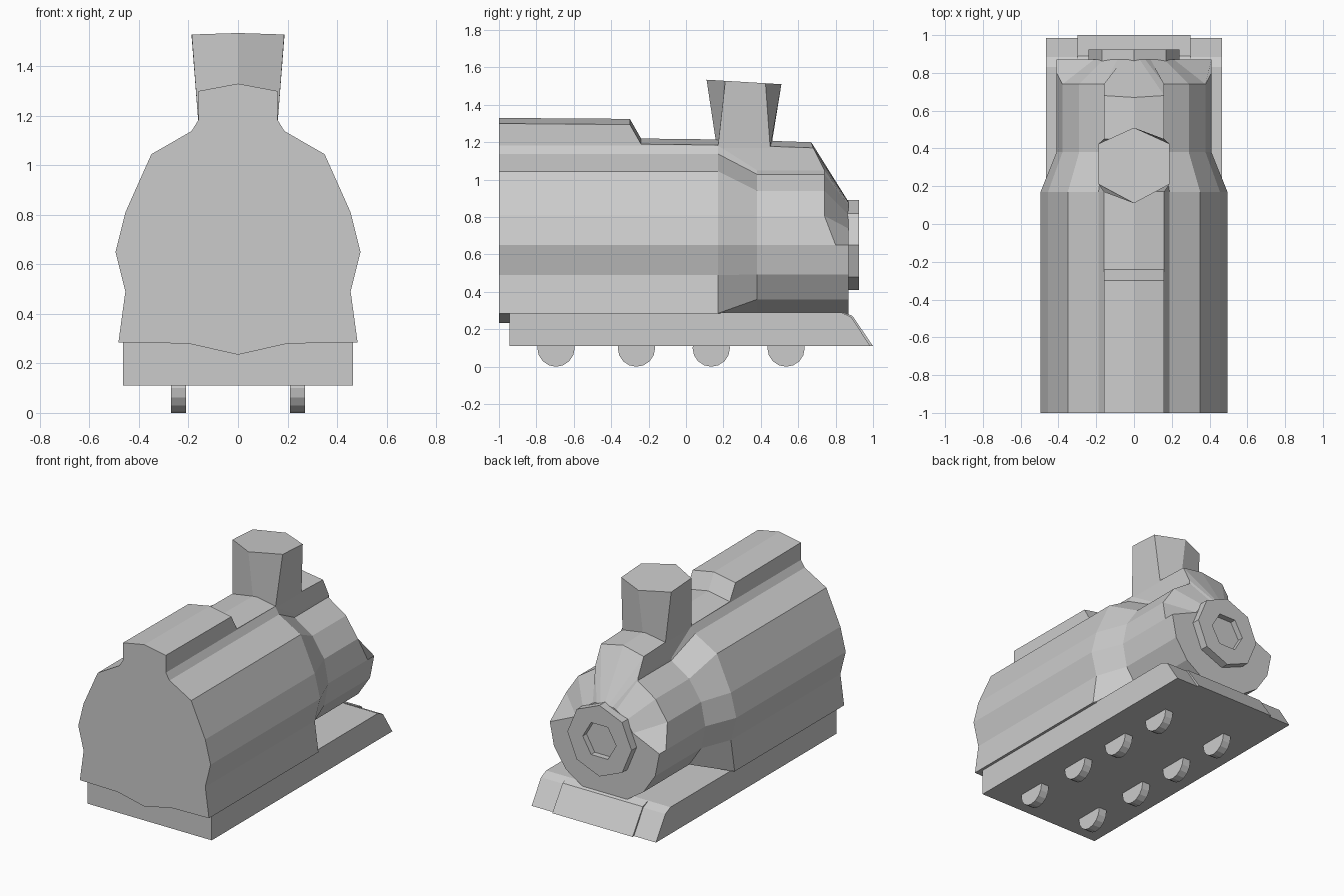
import bpy, math

if "Cube" in bpy.data.objects:
    bpy.data.objects.remove(bpy.data.objects["Cube"])


def mesh_object(name, verts, faces):
    mesh = bpy.data.meshes.new(name)
    mesh.from_pydata(verts, [], faces)
    obj = bpy.data.objects.new(name, mesh)
    bpy.context.collection.objects.link(obj)
    return obj


def loft(name, rings):
    """Skin closed rings of equal length and cap both ends."""
    n = len(rings[0])
    verts = [v for ring in rings for v in ring]
    faces = [(r * n + i, r * n + (i + 1) % n, (r + 1) * n + (i + 1) % n, (r + 1) * n + i)
             for r in range(len(rings) - 1) for i in range(n)]
    faces += [tuple(reversed(range(n))), tuple(range(len(verts) - n, len(verts)))]
    obj = mesh_object(name, verts, faces)
    # consistent outward normals
    import bmesh
    bm = bmesh.new()
    bm.from_mesh(obj.data)
    bmesh.ops.recalc_face_normals(bm, faces=bm.faces)
    bm.to_mesh(obj.data)
    bm.free()
    return obj


def side_prism(name, profile, half_width, x=0):
    """Extrude a (y, z) profile across x."""
    return loft(name, [[(x + s * half_width, y, z) for y, z in profile] for s in (-1, 1)])


def ngon(sides, radius, cy, cz):
    return [(cy + radius * math.cos(2 * math.pi * i / sides),
             cz + radius * math.sin(2 * math.pi * i / sides)) for i in range(sides)]


def mirrored(half):
    """Complete a half ring running from top centre to bottom centre."""
    return half + [(-x, y, z) for x, y, z in half[-2:0:-1]]


# Boiler with the raised spine: wide rear, narrower 16-sided front
CZ, R = 0.65, 0.41
wide_flank = [(.16, 1.183), (.188, 1.138), (.35, 1.045), (.455, .81), (.495, CZ),
              (.455, .49), (.483, .285), (.2, .28), (0, .235)]


def arc(radius, first, last):
    return [(radius * math.sin(k * math.pi / 8), CZ + radius * math.cos(k * math.pi / 8))
            for k in range(first, last + 1)]


def wide(y, top):
    pts = [(0, top), (.16, top - .03)] + wide_flank
    return mirrored([(x, y, z) for x, z in pts])


def narrow(y_top, y_flank, y_low, top):
    spine = [(0, y_top, top), (.16, y_top + .01, top - .03), (.16, y_flank, 1.05)]
    upper = [(x, y_flank, z) for x, z in arc(R, 1, 3)]
    lower = [(x, y_low, z) for x, z in arc(R, 4, 8)]
    return mirrored(spine + upper + lower)


nose = [(0, .88), (.03, .878), (.06, .874)] + arc(.23, 1, 3) + arc(R, 4, 8)
loft("boiler", [
    wide(-1, 1.33), wide(-.30, 1.325), wide(-.24, 1.22), wide(.17, 1.215),
    narrow(.38, .38, .38, 1.21),
    narrow(.67, .74, .80, 1.20),
    mirrored([(x, .87, z) for x, z in nose]),
])

# Flared hexagonal chimney
base = [(0, .165), (.16, .17), (.16, .45), (0, .455), (-.16, .45), (-.16, .17)]
rim = [(0, .11), (.187, .21), (.187, .425), (0, .51), (-.187, .425), (-.187, .21)]
loft("chimney", [[(x, y, 1.17) for x, y in base],
                 [(x, y, 1.535 - .06 * (y - .1)) for x, y in rim]])

# Octagonal front lamp plate with a hexagonal recess
plate = loft("front_plate", [[(x, y, z) for x, z in ngon(8, .24, 0, CZ)] for y in (.86, .925)])
cutter = loft("recess_cutter", [[(x, y, z) for x, z in ngon(6, .125, 0, CZ)] for y in (.885, 1)])
cutter.hide_render = True
cutter.hide_viewport = True
cutter.display_type = 'WIRE'
cut = plate.modifiers.new("recess", 'BOOLEAN')
cut.operation = 'DIFFERENCE'
cut.object = cutter
cut.solver = 'EXACT'

# Chassis with sloped track guard
side_prism("chassis", [(-.945, .11), (-.945, .29), (.83, .29), (.885, .265), (.985, .11)], .465)
side_prism("track_guard", [(.84, .11), (.84, .29), (.89, .272), (1, .11)], .30)

# Wheels
for side in (-1, 1):
    for n, y in enumerate((-.695, -.265, .135, .535)):
        side_prism(f"wheel_{'left' if side < 0 else 'right'}_{n + 1}",
                   ngon(16, .1, y, .1), .03, side * .24)
